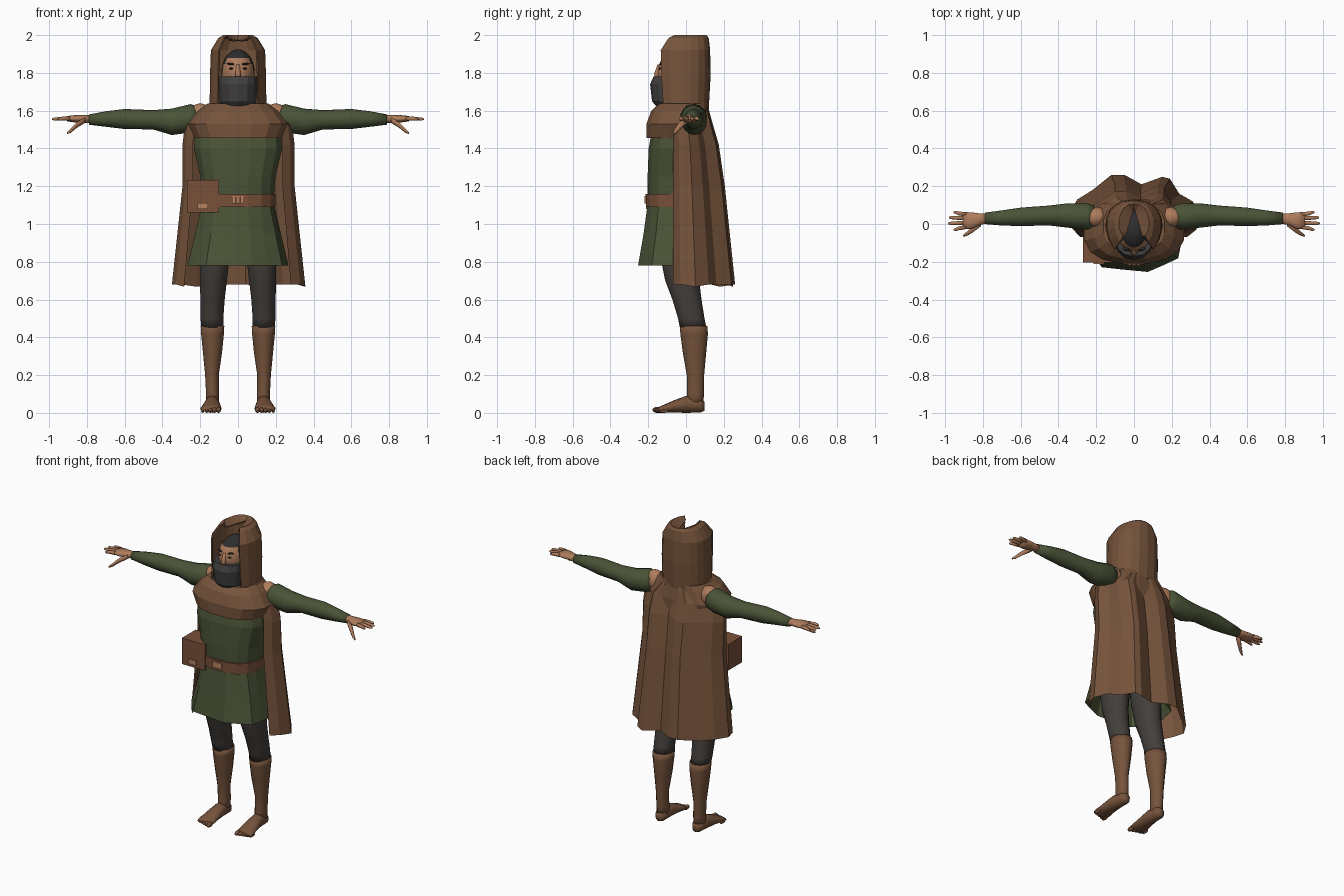
import bpy, bmesh
from math import sin, cos, pi, radians, sqrt
from mathutils import Matrix, Vector

cube = bpy.data.objects.get("Cube")
if cube:
    bpy.data.objects.remove(cube, do_unlink=True)


def material(name, *rgb):
    m = bpy.data.materials.new(name)
    m.use_nodes = True
    m.diffuse_color = (*rgb, 1)
    m.node_tree.nodes["Principled BSDF"].inputs["Base Color"].default_value = (*rgb, 1)
    return m


BROWN = material("brown cloth", 0.18, 0.087, 0.044)
LEATHER = material("belt leather", 0.19, 0.08, 0.042)
GREEN = material("green cloth", 0.068, 0.088, 0.038)
HOSE = material("dark hose", 0.056, 0.049, 0.043)
MASK = material("grey mask", 0.052, 0.049, 0.049)
HAIR = material("dark hair", 0.028, 0.027, 0.027)
SKIN = material("skin", 0.42, 0.2, 0.105)
BRASS = material("tan buckle", 0.48, 0.22, 0.11)


def finish(bm, name, mats, smooth=False):
    bmesh.ops.recalc_face_normals(bm, faces=bm.faces)
    for f in bm.faces:
        f.smooth = smooth
    mesh = bpy.data.meshes.new(name)
    bm.to_mesh(mesh)
    bm.free()
    for m in mats:
        mesh.materials.append(m)
    obj = bpy.data.objects.new(name, mesh)
    bpy.context.collection.objects.link(obj)
    return obj


def skin_rows(bm, rows, closed):
    """Bridge rows of points with quads."""
    vs = [[bm.verts.new(p) for p in row] for row in rows]
    n = len(vs[0])
    for a, b in zip(vs, vs[1:]):
        for i in range(n if closed else n - 1):
            j = (i + 1) % n
            bm.faces.new((a[i], a[j], b[j], b[i]))
    return vs


def loft(name, mat, axis, rings, n=14, p=1.0, side=1, smooth=True, caps=True, folds=0.0):
    """Rings are (position on axis, two centre coordinates, two radii)."""
    rows = []
    for k, (a, c1, c2, r1, r2) in enumerate(rings):
        row = []
        for i in range(n):
            t = 2 * pi * (i + 0.5) / n
            c, s = cos(t), sin(t)
            w = 1 + folds * (-1) ** i * (1 - k / len(rings))
            u = c1 + w * r1 * abs(c) ** p * (1 if c > 0 else -1)
            v = c2 + w * r2 * abs(s) ** p * (1 if s > 0 else -1)
            x, y, z = {"x": (a, u, v), "y": (u, a, v), "z": (u, v, a)}[axis]
            row.append((x * side, y, z))
        rows.append(row)
    bm = bmesh.new()
    vs = skin_rows(bm, rows, True)
    if caps:
        bm.faces.new(vs[0])
        bm.faces.new(vs[-1])
    return finish(bm, name, [mat], smooth)


def ball(name, mats, centre, size, rule=None, tilt=0, seg=16):
    bm = bmesh.new()
    mat = Matrix.Translation(centre) @ Matrix.Rotation(tilt, 4, "Y") @ Matrix.Diagonal((*size, 1))
    bmesh.ops.create_uvsphere(bm, u_segments=seg, v_segments=seg, radius=1, matrix=mat)
    if rule:
        for f in bm.faces:
            f.material_index = rule(f.calc_center_median())
    return finish(bm, name, mats, True)


def box(name, mat, lo, hi):
    lo, hi = Vector(lo), Vector(hi)
    bm = bmesh.new()
    bmesh.ops.create_cube(bm, size=1, matrix=Matrix.Translation((lo + hi) / 2) @ Matrix.Diagonal((*(hi - lo), 1)))
    return finish(bm, name, [mat])


# Legs, feet, arms and hands
for side, label in ((1, "left"), (-1, "right")):
    loft(label + "_boot", BROWN, "z", [
        (.03, .135, .045, .036, .046), (.1, .135, .05, .035, .045), (.2, .138, .05, .037, .046),
        (.32, .135, .045, .052, .062), (.42, .135, .043, .062, .073), (.46, .135, .04, .064, .073)], side=side)
    loft(label + "_hose", HOSE, "z", [
        (.45, .135, .038, .061, .07), (.5, .138, .028, .062, .07), (.6, .135, .005, .066, .077),
        (.7, .13, -.02, .073, .09), (.8, .125, -.03, .08, .1), (.92, .11, -.03, .085, .105)], side=side)
    loft(label + "_foot", BROWN, "y", [
        (.098, .135, .035, .02, .024), (.075, .135, .04, .037, .038), (0, .137, .045, .04, .045),
        (-.06, .14, .035, .048, .033), (-.12, .143, .022, .056, .02), (-.145, .144, .017, .052, .014)], side=side)
    for i in range(5):
        r = .016 - .0015 * i
        ball(f"{label}_toe_{i + 1}", [BROWN], (side * (.103 + .021 * i), -.15 + .008 * i, r),
             (r * .85, .028, r), seg=10)

    ball(label + "_shoulder", [SKIN], (side * .2, .035, 1.572), (.065, .055, .066))
    loft(label + "_sleeve", GREEN, "x", [
        (.21, .04, 1.56, .058, .06), (.25, .04, 1.56, .072, .075), (.35, .045, 1.541, .066, .07),
        (.45, .045, 1.552, .054, .051), (.6, .038, 1.556, .05, .053), (.7, .032, 1.556, .041, .041),
        (.79, .03, 1.553, .031, .027)], side=side)
    loft(label + "_hand", SKIN, "x", [
        (.775, .03, 1.555, .027, .022), (.82, .025, 1.556, .032, .021), (.86, .018, 1.557, .045, .02),
        (.905, .018, 1.558, .046, .014)], side=side)
    for name, y0, y1, tip in (("index", -.016, -.03, .955), ("middle", .007, .003, .985),
                              ("ring", .03, .034, .98), ("little", .051, .062, .955)):
        loft(f"{label}_{name}_finger", SKIN, "x", [
            (.89, y0, 1.558, .012, .012), (.93, (y0 + y1) / 2, 1.558, .011, .011),
            (tip - .01, y1, 1.556, .009, .008), (tip, y1, 1.555, .004, .004)], n=8, side=side)
    loft(label + "_thumb", SKIN, "x", [
        (.81, .005, 1.55, .018, .016), (.855, -.03, 1.523, .017, .016),
        (.885, -.052, 1.495, .012, .013), (.905, -.063, 1.482, .005, .006)], n=8, side=side)

# Tunic, skirt, belt
loft("tunic", GREEN, "z", [
    (1.09, 0, -.04, .188, .162), (1.25, 0, -.04, .202, .166), (1.4, 0, -.04, .237, .16),
    (1.54, 0, -.035, .225, .14)], n=16, p=.8, smooth=False)
loft("skirt", GREEN, "z", [
    (.78, 0, -.055, .262, .195), (.95, 0, -.045, .225, .178), (1.12, 0, -.04, .188, .162)],
    n=16, p=.8, smooth=False, caps=False, folds=.035)
loft("belt", LEATHER, "z", [(1.09, 0, -.04, .2, .175), (1.16, 0, -.04, .202, .176)], n=16, p=.8, smooth=False)
for i in (-1, 0, 1):
    box(f"buckle_plate_{i + 2}", BRASS, (.022 * i - .01, -.221, 1.108), (.022 * i + .01, -.213, 1.147))

# Belt pouch with clasp
box("pouch", LEATHER, (-.27, -.205, 1.06), (-.1, -.06, 1.232))
box("pouch_clasp", BRASS, (-.215, -.213, 1.08), (-.16, -.204, 1.11))

# Shoulder mantle
loft("mantle", BROWN, "z", [
    (1.455, 0, -.04, .232, .172), (1.53, 0, -.04, .268, .172), (1.6, 0, -.033, .215, .153),
    (1.637, 0, -.015, .165, .13)], n=16, p=.8, smooth=False)

# Cloak: one draped hem outline, shrunk level by level up to the neck
HEM = [(-.285, -.07), (-.33, -.02), (-.35, .05), (-.3, .13), (-.22, .18), (-.12, .26), (-.05, .26), (.04, .21),
       (.15, .25), (.19, .24), (.24, .16), (.31, .12), (.357, .05), (.33, -.03), (.28, -.07)]
LEVELS = [(.68, 1, 1), (1.2, .84, .83), (1.42, .84, .73), (1.53, .8, .63), (1.6, .56, .57), (1.64, .36, .52)]
bm = bmesh.new()
skin_rows(bm, [[(x * kx, -.06 + (y + .06) * ky, z - (.012 if i % 4 == 0 and z < 1 else 0))
                for i, (x, y) in enumerate(HEM)] for z, kx, ky in LEVELS], False)
finish(bm, "cloak", [BROWN])

# Hood: open at the face, the gap running back over the crown
STEPS = 7
rows = []
for z, half, back, front in ((1.6, .152, .12, .16), (1.78, .15, .13, .175), (1.92, .145, .128, .18),
                             (1.985, .105, .12, .125), (2.0, .08, .108, .085)):
    row = []
    for i in range(-STEPS, STEPS + 1):
        t = radians(90 - abs(i) / STEPS * 138)
        x = half * abs(cos(t)) ** .85 * (1 if i > 0 else -1 if i < 0 else 0)
        row.append((x, sin(t) * (back if t > 0 else front), z))
    rows.append(row)
rows.append([(.045 * i / STEPS, .085 - .15 * abs(i) / STEPS, 1.975) for i in range(-STEPS, STEPS + 1)])
bm = bmesh.new()
skin_rows(bm, rows, False)
hood = finish(bm, "hood", [BROWN])
rim = hood.modifiers.new("thickness", "SOLIDIFY")
rim.thickness = .008
rim.offset = -1

# Head with hairline, brows, eyes and nose
CENTRE, SIZE = Vector((0, -.035, 1.8)), Vector((.088, .115, .125))


def on_face(x, z):
    return CENTRE.y - SIZE.y * sqrt(1 - (x / SIZE.x) ** 2 - ((z - CENTRE.z) / SIZE.z) ** 2)


ball("head", [SKIN, HAIR], CENTRE, SIZE,
     lambda c: int(c.z > 1.876 or (c.y > -.085 and c.z > 1.79)), seg=32)
for side, label in ((1, "left"), (-1, "right")):
    ball(label + "_brow", [HAIR], (side * .036, on_face(.036, 1.847), 1.847), (.026, .01, .006),
         tilt=-side * .15, seg=10)
    ball(label + "_eye", [HAIR], (side * .035, on_face(.035, 1.823), 1.823), (.015, .006, .005), seg=10)
loft("nose", SKIN, "z", [(1.77, 0, -.15, .017, .017), (1.795, 0, -.152, .015, .018),
                         (1.845, 0, -.14, .009, .012)], n=8)

# Face mask
loft("face_mask", MASK, "z", [
    (1.615, 0, -.06, .08, .09), (1.65, 0, -.06, .1, .12), (1.74, 0, -.06, .107, .13),
    (1.78, 0, -.06, .104, .112)], n=14, p=.9, smooth=False)
